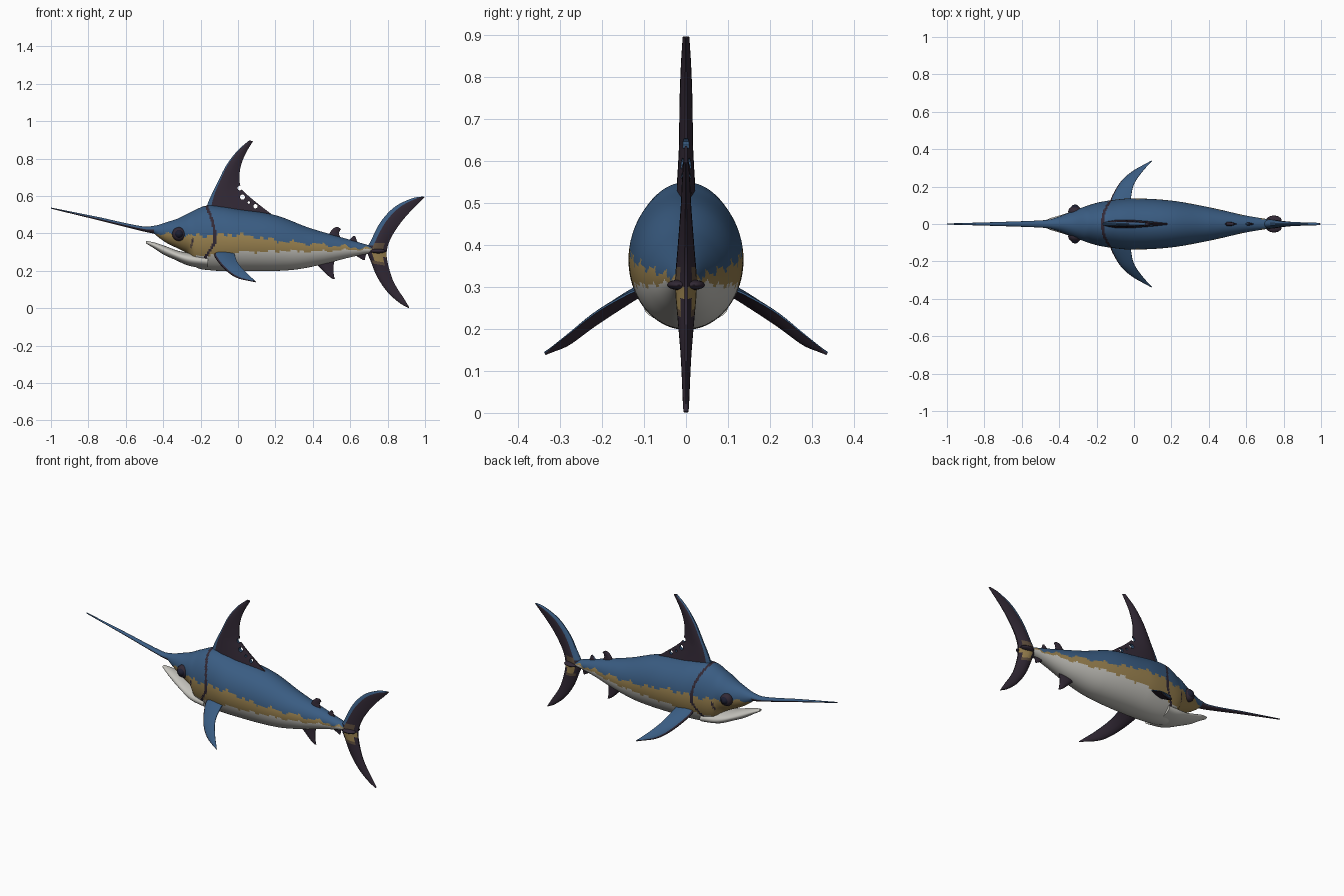
import bpy, bmesh, math
from mathutils import Vector

if "Cube" in bpy.data.objects:
    bpy.data.objects.remove(bpy.data.objects["Cube"])

def material(name, rgb):
    m = bpy.data.materials.new(name)
    m.diffuse_color = (*rgb, 1)
    m.use_nodes = True
    m.node_tree.nodes["Principled BSDF"].inputs["Base Color"].default_value = m.diffuse_color
    return m

BLUE, GOLD, WHITE, DARK, BROWN, EYE = range(6)
MATS = [material("back blue", (.042, .108, .225)), material("flank gold", (.32, .22, .078)),
        material("belly white", (.55, .54, .50)), material("fin dark", (.032, .022, .036)),
        material("tail brown", (.12, .08, .05)), material("eye navy", (.012, .013, .03))]

def interp(pts, x):
    """Smooth cubic through (x, value) pairs; values may be floats or Vectors."""
    n = len(pts)
    x = min(max(x, pts[0][0]), pts[-1][0])
    i = next((k for k in range(n - 1) if x <= pts[k + 1][0]), n - 2)
    def slope(k):
        a, b = pts[max(k - 1, 0)], pts[min(k + 1, n - 1)]
        return (b[1] - a[1]) / (b[0] - a[0])
    (x0, v0), (x1, v1) = pts[i], pts[i + 1]
    h = x1 - x0
    t = (x - x0) / h
    return (v0 * (2*t**3 - 3*t**2 + 1) + slope(i) * (h * (t**3 - 2*t**2 + t))
            + v1 * (3*t**2 - 2*t**3) + slope(i + 1) * (h * (t**3 - t**2)))

def loft(name, rings, rule):
    """Skin closed rings, cap the ends, colour faces with rule(centre, normal, station)."""
    bm = bmesh.new()
    vs = [[bm.verts.new(p) for p in r] for r in rings]
    n = len(vs[0])
    station = {}
    for a, b in zip(vs, vs[1:]):
        for j in range(n):
            station[bm.faces.new((a[j], a[(j+1) % n], b[(j+1) % n], b[j]))] = j
    for r in (vs[0], vs[-1]):
        station[bm.faces.new(r)] = n // 2
    bmesh.ops.recalc_face_normals(bm, faces=bm.faces)
    for f, j in station.items():
        f.material_index = rule(f.calc_center_median(), f.normal, j)
    return finish(name, bm)

def finish(name, bm):
    me = bpy.data.meshes.new(name)
    bm.to_mesh(me)
    bm.free()
    for m in MATS:
        me.materials.append(m)
    ob = bpy.data.objects.new(name, me)
    bpy.context.collection.objects.link(ob)
    bpy.ops.object.select_all(action='DESELECT')
    ob.select_set(True)
    bpy.context.view_layer.objects.active = ob
    bpy.ops.object.shade_smooth_by_angle(angle=math.radians(40))
    return ob

def tube(name, top, bottom, width, x0, x1, count, sides, rule):
    """Elliptical loft along x between top and bottom profiles."""
    rings = []
    for i in range(count):
        x = x0 + (x1 - x0) * i / (count - 1)
        t, b, w = interp(top, x), interp(bottom, x), interp(width, x)
        rings.append([(x, w * math.sin(a), (t + b) / 2 + (t - b) / 2 * math.cos(a))
                      for a in (2 * math.pi * k / sides for k in range(sides))])
    return loft(name, rings, rule)

def blade(name, lead, trail, thick, side, rule, spans=28):
    """Lens-section fin between a leading and a trailing edge."""
    L = [(i, Vector(p)) for i, p in enumerate(lead)]
    T = [(i, Vector(p)) for i, p in enumerate(trail)]
    K = list(enumerate(thick))
    sec = [(0, .25), (.08, .65), (.25, 1), (.5, .95), (.8, .55), (1, .15)]
    rings = []
    for i in range(spans + 1):
        u = i / spans * (len(lead) - 1)
        a, b = interp(L, u), interp(T, u)
        k = Vector(side).normalized() * interp(K, u * (len(thick) - 1) / (len(lead) - 1))
        rings.append([a.lerp(b, c) + k * h for c, h in sec]
                     + [a.lerp(b, c) - k * h for c, h in reversed(sec)])
    return loft(name, rings, rule)

def flat(pts):
    return [(x, 0, z) for x, z in pts]

# Body with upper jaw
top = [(-.46, .437), (-.42, .447), (-.38, .46), (-.32, .48), (-.25, .515), (-.17, .548), (-.08, .543),
       (0, .53), (.2, .497), (.38, .43), (.6, .365), (.74, .325)]
bottom = [(-.46, .408), (-.42, .375), (-.38, .348), (-.30, .308), (-.265, .285), (-.235, .225),
          (-.15, .203), (0, .198), (.275, .203), (.435, .23), (.6, .272), (.74, .3)]
width = [(-.46, .02), (-.40, .04), (-.35, .06), (-.3, .08), (-.2, .113), (-.1, .13), (0, .137),
         (.2, .125), (.4, .09), (.6, .045), (.74, .022)]
gold_top = [(-.46, .40), (-.38, .395), (-.2, .388), (0, .393), (.2, .362), (.4, .343), (.6, .328), (.74, .315)]
gold_low = [(-.46, .28), (-.3, .275), (-.2, .278), (0, .298), (.2, .305), (.4, .303), (.6, .312), (.74, .313)]
gill = [(.235, -.19), (.29, -.163), (.34, -.13), (.395, -.125), (.475, -.14), (.55, -.17)]

def body_colour(c, n, j):
    x, z = c.x, c.z
    if z > .235 and abs(x - interp(gill, z)) < .008:
        return DARK
    if .32 < z < .38 and abs(x + .245 - .3 * (z - .35)) < .005:
        return DARK
    ragged = .007 * math.sin(x * 47) + .005 * math.sin(x * 113)
    if z > interp(gold_top, x) + ragged:
        return BLUE
    return GOLD if z > interp(gold_low, x) + ragged * .6 else WHITE

tube("body", top, bottom, width, -.46, .74, 200, 72, body_colour)

# Lower jaw
tube("lower_jaw",
     [(-.492, .36), (-.45, .352), (-.40, .336), (-.3, .302), (-.16, .29)],
     [(-.492, .346), (-.455, .324), (-.40, .288), (-.34, .26), (-.26, .226), (-.16, .212)],
     [(-.492, .01), (-.45, .03), (-.40, .045), (-.34, .064), (-.25, .09), (-.16, .1)],
     -.492, -.16, 40, 28, lambda c, n, j: WHITE)

# Bill
tube("bill", [(-1, .538), (-.75, .488), (-.5, .436), (-.43, .444)],
     [(-1, .532), (-.75, .471), (-.5, .409), (-.43, .395)],
     [(-1, .003), (-.75, .010), (-.5, .019), (-.43, .026)],
     -1, -.43, 30, 16, lambda c, n, j: BLUE if n.z > .1 else DARK)

# Fins on the centre line: stations 0 and 10 are the front strip
def front_blue(c, n, j):
    return BLUE if j in (0, 10, 11) else DARK

def dark(c, n, j):
    return DARK

dorsal = blade("dorsal_fin",
               flat([(-.18, .48), (-.165, .55), (-.14, .61), (-.115, .66), (-.062, .765), (.0, .845), (.06, .897)]),
               flat([(.21, .48), (.13, .54), (.045, .61), (.012, .655), (.01, .735), (.035, .815), (.08, .893)]),
               [.026, .018, .015, .008], (0, 1, 0), front_blue)

# Torn holes in the rear of the dorsal fin
for x, z, r in ((.024, .594, .014), (.093, .545, .012), (.010, .642, .013), (.058, .565, .007)):
    bpy.ops.mesh.primitive_cylinder_add(vertices=10, radius=r, depth=.2, location=(x, 0, z),
                                        rotation=(math.pi / 2, 0, 0))
    cutter = bpy.context.object
    cutter.hide_render = True
    mod = dorsal.modifiers.new("hole", 'BOOLEAN')
    mod.operation, mod.object, mod.solver = 'DIFFERENCE', cutter, 'EXACT'
    bpy.context.view_layer.objects.active = dorsal
    bpy.ops.object.modifier_apply(modifier=mod.name)
    bpy.data.objects.remove(cutter)

def tail_colour(c, n, j):
    if abs(c.z - .29) < .06 and .72 < c.x < .785:
        return GOLD if abs(c.z - .28) < .03 else BROWN
    return BLUE if j in (0, 1, 9, 10, 11) and c.z > .33 else DARK

blade("tail_fin",
      flat([(.988, .597), (.93, .587), (.84, .543), (.765, .465), (.715, .37), (.69, .31), (.71, .25),
            (.745, .165), (.80, .085), (.865, .027), (.912, .001)]),
      flat([(.998, .594), (.965, .56), (.92, .515), (.865, .45), (.815, .37), (.795, .30), (.802, .235),
            (.826, .155), (.855, .10), (.885, .055), (.916, .004)]),
      [.006, .012, .026, .012, .006], (0, 1, 0), tail_colour, 44)
blade("anal_fin", flat([(.40, .25), (.435, .22), (.48, .175), (.508, .155)]),
      flat([(.515, .25), (.51, .215), (.513, .175), (.518, .155)]), [.015, .01, .004], (0, 1, 0), dark, 10)
blade("second_dorsal_fin", flat([(.475, .37), (.495, .41), (.515, .43), (.535, .434)]),
      flat([(.56, .36), (.54, .395), (.545, .415), (.552, .422)]), [.014, .009, .004], (0, 1, 0), dark, 10)
blade("upper_finlet", flat([(.585, .35), (.60, .37), (.618, .387)]),
      flat([(.65, .34), (.635, .362), (.628, .384)]), [.01, .007, .003], (0, 1, 0), front_blue, 8)
blade("lower_finlet", flat([(.62, .29), (.64, .275), (.668, .258)]),
      flat([(.69, .295), (.682, .278), (.678, .258)]), [.01, .007, .003], (0, 1, 0), dark, 8)

def ball(name, loc, scale, mat):
    bm = bmesh.new()
    bmesh.ops.create_uvsphere(bm, u_segments=24, v_segments=14, radius=1)
    for v in bm.verts:
        v.co = Vector(loc) + Vector(a * b for a, b in zip(v.co, scale))
    for f in bm.faces:
        f.material_index = mat
    return finish(name, bm)

# Paired parts
for tag, s in (("left", 1), ("right", -1)):
    blade(tag + "_pectoral_fin",
          [(-.125, s * .10, .295), (-.12, s * .14, .268), (-.07, s * .225, .208), (-.005, s * .283, .163), (.09, s * .336, .141)],
          [(-.02, s * .10, .30), (-.016, s * .145, .28), (.0, s * .214, .24), (.043, s * .278, .19), (.096, s * .337, .142)],
          [.014, .013, .010, .004], (-.2, s * .5, .85),
          lambda c, n, j: BLUE if n.z > 0 and j not in (0, 11) else DARK)
    ball(tag + "_eye_rim", (-.315, s * .066, .396), (.037, .030, .037), DARK)
    ball(tag + "_eye", (-.315, s * .076, .397), (.025, .028, .025), EYE)
    ball(tag + "_tail_keel", (.748, s * .018, .305), (.042, .027, .012), DARK)
